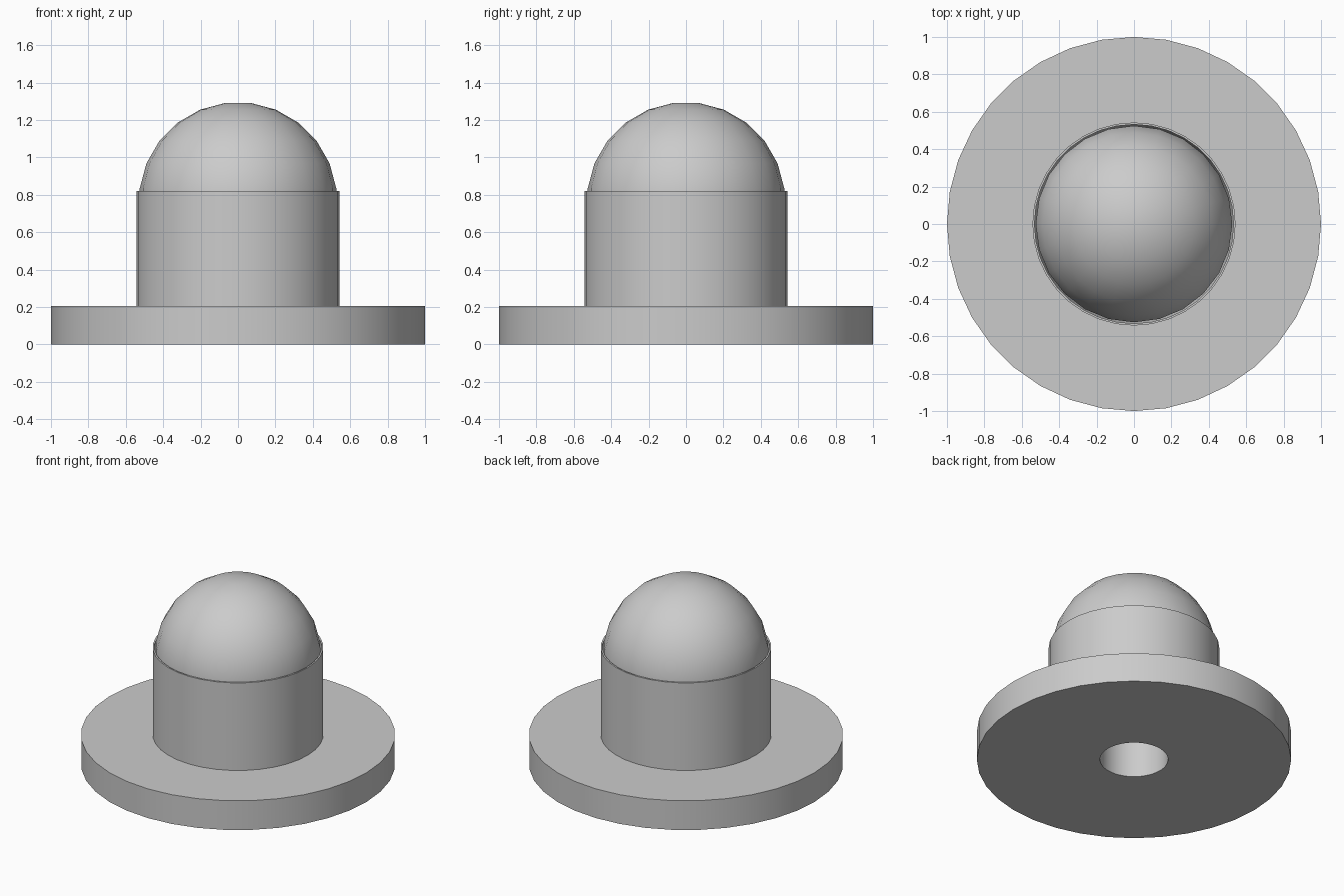
import bpy
import bmesh
import math

if "Cube" in bpy.data.objects:
    bpy.data.objects.remove(bpy.data.objects["Cube"])

grey = bpy.data.materials.new("light grey")
grey.diffuse_color = (0.6, 0.6, 0.6, 1)
grey.use_nodes = True
grey.node_tree.nodes["Principled BSDF"].inputs["Base Color"].default_value = grey.diffuse_color


def revolve(name, profile, sides, closed):
    """Spin an (r, z) profile about z; open profiles get flat end caps."""
    bm = bmesh.new()
    rings = [[bm.verts.new((r * math.cos(2 * math.pi * i / sides),
                            r * math.sin(2 * math.pi * i / sides), z))
              for i in range(sides)] for r, z in profile]
    pairs = list(zip(rings, rings[1:]))
    if closed:
        pairs.append((rings[-1], rings[0]))
    else:
        bm.faces.new(rings[0])
        bm.faces.new(rings[-1])
    for a, b in pairs:
        for i in range(sides):
            j = (i + 1) % sides
            bm.faces.new((a[i], a[j], b[j], b[i]))
    bmesh.ops.recalc_face_normals(bm, faces=bm.faces)
    mesh = bpy.data.meshes.new(name)
    bm.to_mesh(mesh)
    bm.free()
    mesh.materials.append(grey)
    obj = bpy.data.objects.new(name, mesh)
    bpy.context.collection.objects.link(obj)
    bpy.ops.object.select_all(action='DESELECT')
    obj.select_set(True)
    bpy.context.view_layer.objects.active = obj
    bpy.ops.object.shade_smooth_by_angle(angle=math.radians(30))
    return obj


BALL_Z, BALL_R, POCKET_R, BORE_R, RIM_Z = 0.765, 0.53, 0.535, 0.217, 0.82

# flanged cup: flange, upright wall, thin rim, round pocket and bottom bore
start = math.asin((RIM_Z - BALL_Z) / POCKET_R)
end = -math.acos(BORE_R / POCKET_R)
pocket = []
for k in range(9):
    a = start + (end - start) * k / 8
    pocket.append((POCKET_R * math.cos(a), BALL_Z + POCKET_R * math.sin(a)))
revolve("flanged_cup", [(BORE_R, 0), (1, 0), (1, 0.205), (0.543, 0.205),
                        (0.543, RIM_Z)] + pocket, 36, True)

# ball: twelve rings with small flat ends
angles = [math.radians(7.5 + 15 * k) for k in range(12)]
revolve("ball", [(BALL_R * math.sin(a), BALL_Z + BALL_R * math.cos(a))
                 for a in angles], 24, False)
